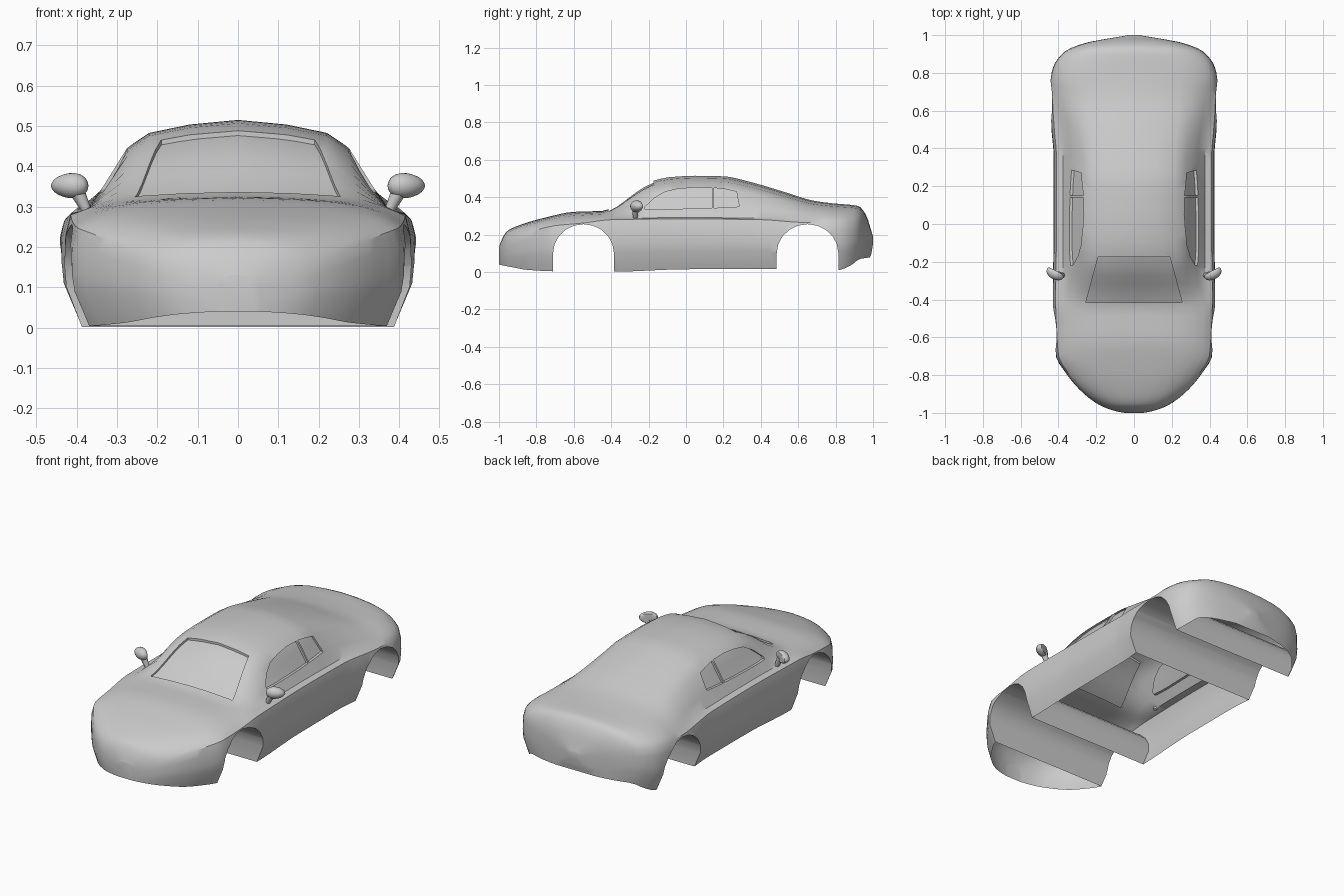
import bpy, bmesh, math
from mathutils import Vector, Matrix
from mathutils.bvhtree import BVHTree

if "Cube" in bpy.data.objects:
    bpy.data.objects.remove(bpy.data.objects["Cube"])


def curve(keys, y):
    """Monotone smooth interpolation through (y, value) keys."""
    n = len(keys)
    s = [(keys[i+1][1] - keys[i][1]) / (keys[i+1][0] - keys[i][0]) for i in range(n - 1)]
    m = [s[0]] + [2*a*b/(a+b) if a*b > 0 else 0 for a, b in zip(s, s[1:])] + [s[-1]]
    y = min(max(y, keys[0][0]), keys[-1][0])
    i = max(j for j in range(n - 1) if keys[j][0] <= y)
    h = keys[i+1][0] - keys[i][0]
    t = (y - keys[i][0]) / h
    return ((2*t**3 - 3*t*t + 1)*keys[i][1] + (t**3 - 2*t*t + t)*h*m[i]
            + (3*t*t - 2*t**3)*keys[i+1][1] + (t**3 - t*t)*h*m[i+1])


def make_object(name, bm):
    bmesh.ops.recalc_face_normals(bm, faces=bm.faces)
    me = bpy.data.meshes.new(name)
    bm.to_mesh(me)
    bm.free()
    ob = bpy.data.objects.new(name, me)
    bpy.context.collection.objects.link(ob)
    return ob


def smooth(ob, angle):
    bpy.ops.object.select_all(action='DESELECT')
    ob.select_set(True)
    bpy.context.view_layer.objects.active = ob
    bpy.ops.object.shade_smooth_by_angle(angle=math.radians(angle))


# Control curves along the car: half width, top line, bottom, shoulder, cabin blend
WIDTH = [(-1, .05), (-.99, .1), (-.96, .18), (-.88, .285), (-.79, .36), (-.7, .413), (-.6, .422),
         (-.4, .43), (0, .425), (.35, .425), (.5, .437), (.65, .446), (.75, .444), (.83, .428),
         (.91, .37), (.955, .27), (1, .03)]
TOP = [(-1, .13), (-.985, .175), (-.955, .22), (-.87, .258), (-.75, .292), (-.6, .322), (-.43, .328),
       (-.4, .342), (-.18, .487), (-.08, .508), (.05, .515), (.2, .512), (.35, .48), (.52, .43),
       (.68, .382), (.78, .368), (.92, .354), (.96, .31), (1, .19)]
BOTTOM = [(-1, .04), (-.93, .026), (-.85, .012), (-.7, .004), (-.39, .002), (0, .015), (.48, .016),
          (.82, .012), (.88, .035), (.93, .07), (.985, .08), (1, .15)]
SHOULDER = [(-1, .1), (-.95, .155), (-.88, .195), (-.8, .225), (-.7, .248), (-.55, .262), (-.4, .28),
            (0, .285), (.4, .28), (.65, .265), (.8, .27), (.92, .265), (.97, .22), (1, .175)]
CABIN = [(-.44, 0), (-.36, .6), (-.2, 1), (.28, 1), (.45, .72), (.6, .3), (.75, 0)]
# Upper cross-section (x, height fraction) for bonnet/boot and for cabin
DECK = [(.92, .2), (.86, .4), (.72, .68), (.55, .84), (.3, .95), (0, 1)]
ROOF = [(.375, .03), (.335, .28), (.275, .7), (.22, .86), (.12, .95), (0, 1)]


def section(y):
    w, top, zb, zs, c = (curve(k, y) for k in (WIDTH, TOP, BOTTOM, SHOULDER, CABIN))
    half = [(w*.9, zb), (w*.99, zb + .36*(zs-zb)), (w, zb + .55*(zs-zb)),
            (w*.995, zb + .82*(zs-zb)), (w*.965, zs)]
    for (dx, df), (rx, rf) in zip(DECK, ROOF):
        f = df + (rf - df)*c
        half.append((dx*w*(1-c) + rx*c, zs + f*(top - zs)))
    return half + [(-x, z) for x, z in half[-2::-1]]


# Body: solid loft along y
bm = bmesh.new()
N = 68
rings = []
for i in range(N + 1):
    y = -math.cos(math.pi*i/N)
    rings.append([bm.verts.new((x, y, z)) for x, z in section(y)])
for a, b in zip(rings, rings[1:]):
    for j in range(len(a)):
        k = (j + 1) % len(a)
        bm.faces.new((a[j], a[k], b[k], b[j]))
bm.faces.new(rings[0])
bm.faces.new(rings[-1])
bm.normal_update()
tree = BVHTree.FromBMesh(bm)
body = make_object("car_body", bm)


# Window cutters: patch projected on the body and sunk by a small depth
def window_cutter(pairs, direction, to_start, depth=.01, rows=5):
    d = Vector(direction).normalized()
    bm = bmesh.new()
    grid = []
    for lo, hi in pairs:
        col = []
        for r in range(rows + 1):
            t = r/rows
            p = to_start(lo[0] + (hi[0]-lo[0])*t, lo[1] + (hi[1]-lo[1])*t)
            hit = tree.ray_cast(p, d)[0]
            col.append(bm.verts.new(hit + d*depth))
        grid.append(col)
    for a, b in zip(grid, grid[1:]):
        for r in range(rows):
            bm.faces.new((a[r], b[r], b[r+1], a[r+1]))
    ext = bmesh.ops.extrude_face_region(bm, geom=bm.faces[:], use_keep_orig=True)
    vs = [v for v in ext['geom'] if isinstance(v, bmesh.types.BMVert)]
    bmesh.ops.translate(bm, verts=vs, vec=-d*.06)
    return make_object("cutter", bm)


# Wheel tunnels
def arch_cutter(yc, hw):
    pts = [(yc - hw, -.1)]
    pts += [(yc - hw*math.cos(math.pi*i/10), .1 + .156*math.sin(math.pi*i/10)) for i in range(11)]
    pts += [(yc + hw, -.1)]
    bm = bmesh.new()
    f = bm.faces.new([bm.verts.new((-.6, y, z)) for y, z in pts])
    ext = bmesh.ops.extrude_face_region(bm, geom=[f], use_keep_orig=True)
    vs = [v for v in ext['geom'] if isinstance(v, bmesh.types.BMVert)]
    bmesh.ops.translate(bm, verts=vs, vec=(1.2, 0, 0))
    return make_object("cutter", bm)


cutters = [arch_cutter(-.548, .163), arch_cutter(.65, .165)]

# Windscreen, ray from the front and above
wide = [((-.255 + .51*i/8, -.415), (-.19 + .38*i/8, -.175)) for i in range(9)]
cutters.append(window_cutter(wide, (0, 0, -1), lambda x, y: Vector((x, y, 1)), .012))

# Side windows, two panes per side
front_pane = [((-.22, .335), (-.22, .348)), ((-.17, .335), (-.17, .395)), ((-.11, .336), (-.11, .43)),
              ((-.04, .338), (-.04, .445)), ((.05, .34), (.05, .452)), ((.14, .343), (.14, .45))]
rear_pane = [((.15, .343), (.15, .45)), ((.215, .346), (.21, .443)), ((.285, .35), (.27, .43))]
for s in (1, -1):
    for pane in (front_pane, rear_pane):
        cutters.append(window_cutter(pane, (-s, 0, 0), lambda y, z, s=s: Vector((s, y, z)), .014))

bpy.context.view_layer.objects.active = body
for c in cutters:
    c.hide_render = True
    mod = body.modifiers.new("cut", 'BOOLEAN')
    mod.operation = 'DIFFERENCE'
    mod.solver = 'EXACT'
    mod.object = c
    bpy.ops.object.modifier_apply(modifier=mod.name)
for c in cutters:
    bpy.data.objects.remove(c, do_unlink=True)

# Open underside
bm = bmesh.new()
bm.from_mesh(body.data)
bm.normal_update()
floor = [f for f in bm.faces if f.normal.z < -.6 and f.calc_center_median().z < .1]
bmesh.ops.delete(bm, geom=floor, context='FACES')
bm.to_mesh(body.data)
bm.free()
smooth(body, 32)

# Door mirrors: flattened egg on a slanted stem
for s, side in ((1, "right"), (-1, "left")):
    bm = bmesh.new()
    bmesh.ops.create_uvsphere(bm, u_segments=16, v_segments=10, radius=1)
    for v in bm.verts:
        v.co.y = min(v.co.y, .45)
        v.co = Vector((v.co.x*.05, v.co.y*.032, v.co.z*(.031 - .005*v.co.x)))
    turn = Matrix.Rotation(math.radians(28), 4, 'Z')
    bmesh.ops.transform(bm, matrix=Matrix.Translation((.417, -.262, .352)) @ turn, verts=bm.verts)
    a, b = Vector((.372, -.272, .284)), Vector((.402, -.27, .345))
    rot = (b - a).to_track_quat('Z', 'Y').to_matrix().to_4x4()
    bmesh.ops.create_cone(bm, cap_ends=True, segments=10, radius1=.011, radius2=.02,
                          depth=(b - a).length, matrix=Matrix.Translation((a + b)/2) @ rot)
    bmesh.ops.scale(bm, vec=(s, 1, 1), verts=bm.verts)
    smooth(make_object("door_mirror_" + side, bm), 40)
